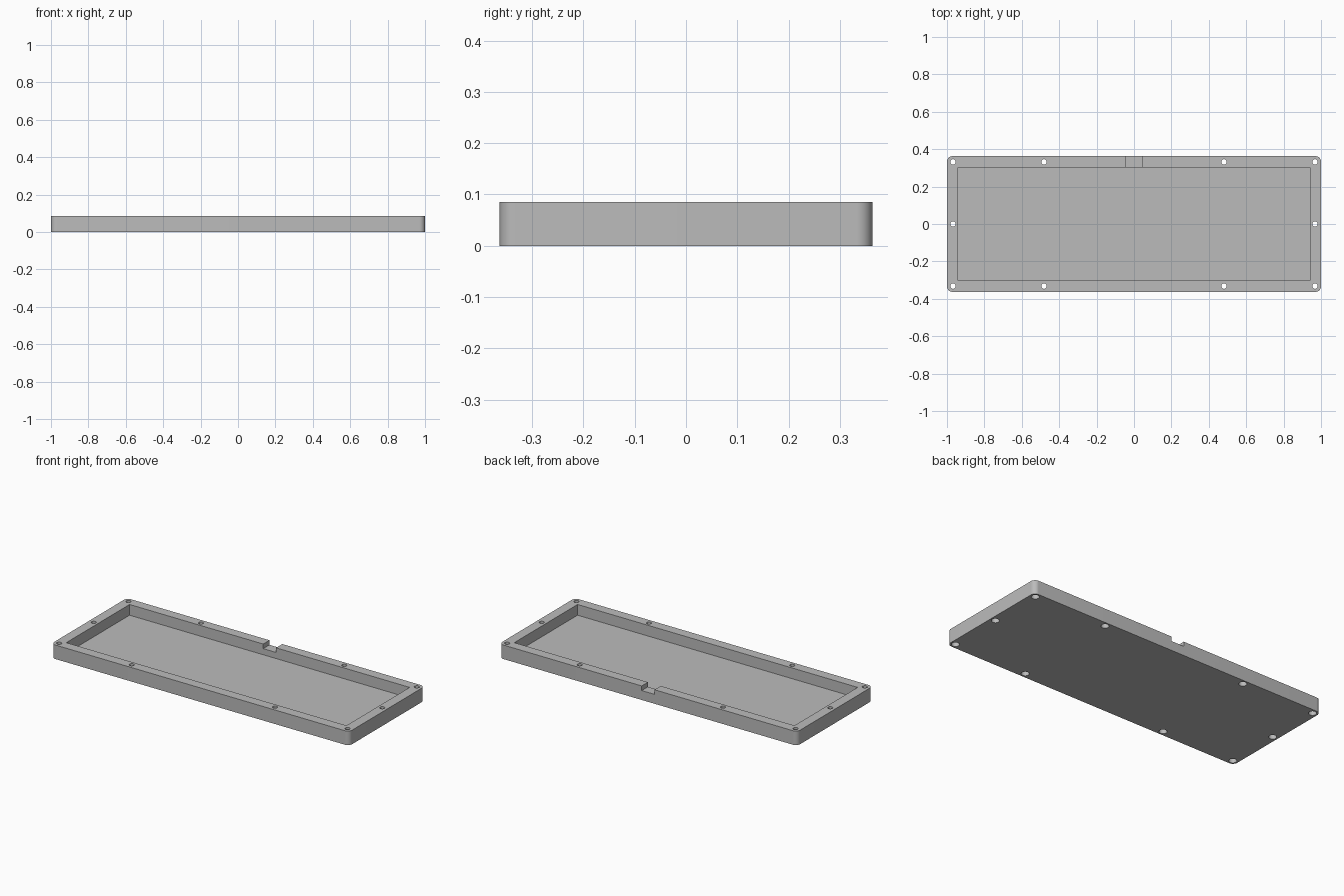
import bpy, bmesh
from mathutils import Matrix, Vector

if "Cube" in bpy.data.objects:
    bpy.data.objects.remove(bpy.data.objects["Cube"])

LENGTH, WIDTH, HEIGHT = 2.0, 0.726, 0.085
RIM, FLOOR, CORNER = 0.06, 0.02, 0.03
HOLE_X, MID_X, HOLE_Y = 0.968, 0.481, 0.332

grey = bpy.data.materials.new("plain grey")
grey.use_nodes = True
colour = (0.5, 0.5, 0.5, 1)
grey.diffuse_color = colour
grey.node_tree.nodes["Principled BSDF"].inputs["Base Color"].default_value = colour


def add_box(bm, low, high):
    low, high = Vector(low), Vector(high)
    place = Matrix.Translation((low + high) / 2) @ Matrix.Diagonal((*(high - low), 1))
    bmesh.ops.create_cube(bm, size=1, matrix=place)


def add_cylinder(bm, x, y, radius, bottom, top):
    bmesh.ops.create_cone(bm, cap_ends=True, segments=32, radius1=radius, radius2=radius,
                          depth=top - bottom,
                          matrix=Matrix.Translation((x, y, (bottom + top) / 2)))


def make_object(name, bm):
    mesh = bpy.data.meshes.new(name)
    bm.to_mesh(mesh)
    bm.free()
    mesh.materials.append(grey)
    obj = bpy.data.objects.new(name, mesh)
    bpy.context.collection.objects.link(obj)
    return obj


def cut(target, name, bm):
    cutter = make_object(name, bm)
    cutter.hide_render = True
    mod = target.modifiers.new(name, 'BOOLEAN')
    mod.operation, mod.solver, mod.object = 'DIFFERENCE', 'EXACT', cutter
    bpy.context.view_layer.objects.active = target
    bpy.ops.object.modifier_apply(modifier=name)
    bpy.data.objects.remove(cutter)


# Solid block with rounded upright corners
bm = bmesh.new()
add_box(bm, (-LENGTH / 2, -WIDTH / 2, 0), (LENGTH / 2, WIDTH / 2, HEIGHT))
upright = [e for e in bm.edges if abs(e.verts[0].co.z - e.verts[1].co.z) > HEIGHT / 2]
bmesh.ops.bevel(bm, geom=upright, offset=CORNER, segments=10, profile=0.5, affect='EDGES')
tray = make_object("case_tray", bm)

# Open cavity inside the rim
bm = bmesh.new()
inner_x, inner_y = LENGTH / 2 - RIM, WIDTH / 2 - RIM
add_box(bm, (-inner_x, -inner_y, FLOOR), (inner_x, inner_y, HEIGHT + 0.1))
cut(tray, "cavity_cutter", bm)

# Cable notch in the back wall
bm = bmesh.new()
add_box(bm, (-0.043, inner_y - 0.02, HEIGHT - 0.028), (0.043, WIDTH, HEIGHT + 0.1))
cut(tray, "notch_cutter", bm)

# Screw holes through the rim, with wider recesses underneath
spots = [(x, y) for x in (-HOLE_X, -MID_X, MID_X, HOLE_X) for y in (-HOLE_Y, HOLE_Y)]
spots += [(-HOLE_X, 0), (HOLE_X, 0)]
for name, radius, top in (("hole_cutter", 0.0145, HEIGHT + 0.1), ("recess_cutter", 0.022, 0.035)):
    bm = bmesh.new()
    for x, y in spots:
        add_cylinder(bm, x, y, radius, -0.1, top)
    cut(tray, name, bm)

# Smooth round walls, sharp edges elsewhere
bpy.ops.object.select_all(action='DESELECT')
tray.select_set(True)
bpy.context.view_layer.objects.active = tray
bpy.ops.object.shade_smooth_by_angle(angle=0.6)
